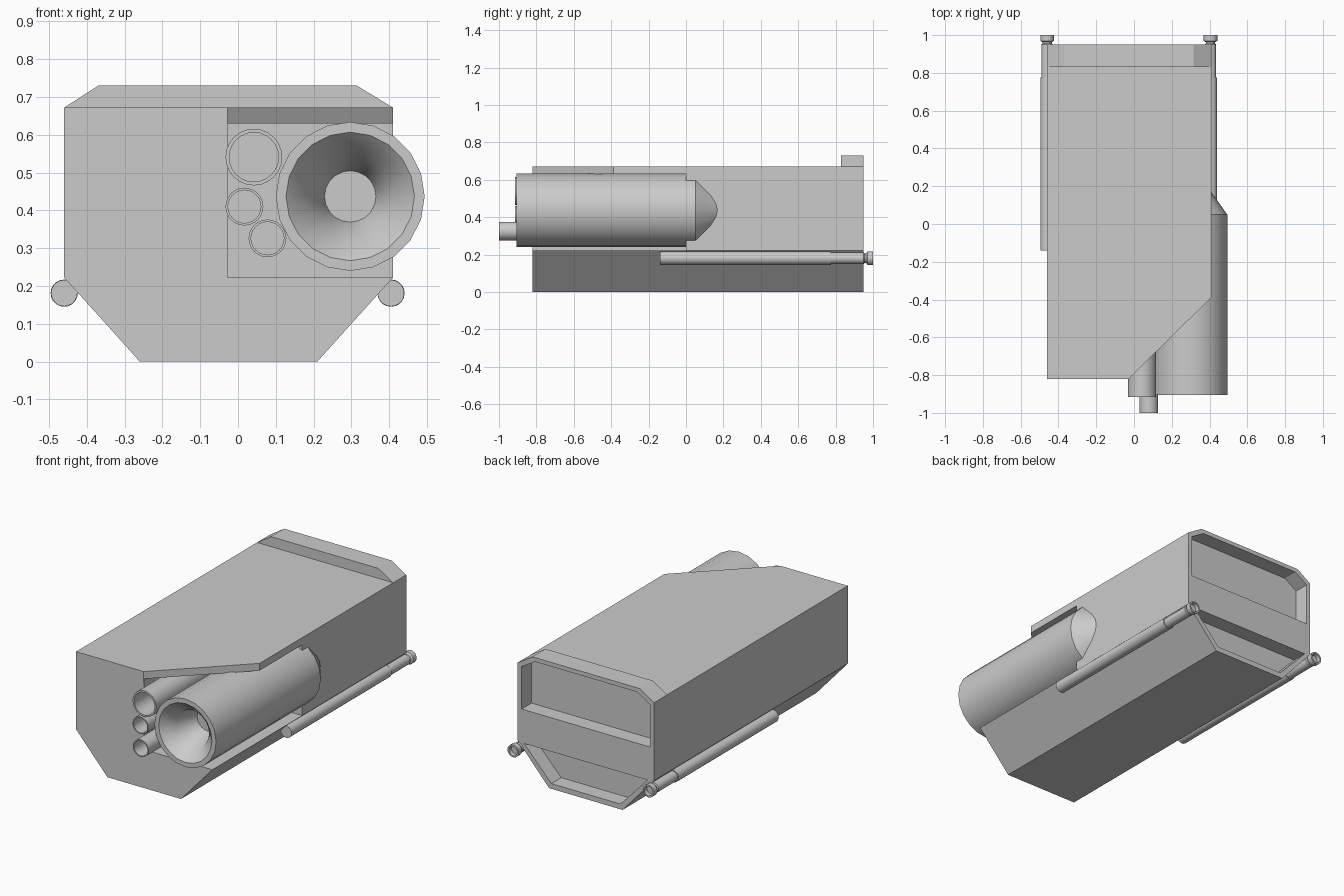
import bpy, bmesh, math

if "Cube" in bpy.data.objects:
    bpy.data.objects.remove(bpy.data.objects["Cube"])


def make(name, bm, smooth=False):
    bmesh.ops.recalc_face_normals(bm, faces=bm.faces[:])
    me = bpy.data.meshes.new(name)
    bm.to_mesh(me)
    bm.free()
    if smooth:
        for p in me.polygons:
            p.use_smooth = True
        me.set_sharp_from_angle(angle=math.radians(30))
    ob = bpy.data.objects.new(name, me)
    bpy.context.collection.objects.link(ob)
    return ob


def prism(name, pts, a, b, axis='Y'):
    """Extrude a closed profile: (x, z) along Y or (x, y) along Z."""
    bm = bmesh.new()
    place = (lambda p, t: (p[0], t, p[1])) if axis == 'Y' else (lambda p, t: (p[0], p[1], t))
    lo = [bm.verts.new(place(p, a)) for p in pts]
    hi = [bm.verts.new(place(p, b)) for p in pts]
    bm.faces.new(lo)
    bm.faces.new(hi)
    for i in range(len(pts)):
        j = (i + 1) % len(pts)
        bm.faces.new((lo[i], lo[j], hi[j], hi[i]))
    return make(name, bm)


def lathe(name, cx, cz, profile, n):
    """Spin an (r, y) profile around the Y direction; both ends are capped."""
    bm = bmesh.new()
    rings = []
    for r, y in profile:
        rings.append([bm.verts.new((cx + r * math.sin(2 * math.pi * k / n), y,
                                    cz + r * math.cos(2 * math.pi * k / n))) for k in range(n)])
    for p, q in zip(rings, rings[1:]):
        for k in range(n):
            m = (k + 1) % n
            bm.faces.new((p[k], p[m], q[m], q[k]))
    bm.faces.new(rings[0])
    bm.faces.new(rings[-1])
    return make(name, bm, True)


def boolean(ob, other, op):
    m = ob.modifiers.new(op, 'BOOLEAN')
    m.operation = op
    m.solver = 'EXACT'
    m.object = other
    bpy.context.view_layer.objects.active = ob
    bpy.ops.object.modifier_apply(modifier=m.name)
    bpy.data.objects.remove(other, do_unlink=True)


L, R = -0.46, 0.41

# Hull with the raised rear lip
body = prism("hull", [(-0.26, 0), (0.21, 0), (R, 0.222), (R, 0.672), (L, 0.672), (L, 0.222)], -0.82, 0.95)
lip = prism("rear_lip", [(L, 0.6), (R, 0.6), (R, 0.672), (0.315, 0.73), (-0.37, 0.73), (L, 0.672)], 0.83, 0.95)
boolean(body, lip, 'UNION')

# Front corner bay for the tubes, and the diagonal roof edge above it
bay = prism("bay_cutter", [(-0.028, 0.222), (0.6, 0.222), (0.6, 0.63), (-0.028, 0.63)], -1.1, 0.0)
boolean(body, bay, 'DIFFERENCE')
roof = prism("roof_cutter", [(-0.128, -0.918), (0.61, -0.192), (0.61, -0.918)], 0.61, 0.9, 'Z')
boolean(body, roof, 'DIFFERENCE')

# Rear recesses: upper window and lower trapezoid
upper = prism("upper_cutter", [(-0.435, 0.41), (0.385, 0.41), (0.385, 0.655), (0.30, 0.706),
                               (-0.355, 0.706), (-0.435, 0.655)], 0.86, 1.1)
boolean(body, upper, 'DIFFERENCE')
lower = prism("lower_cutter", [(-0.245, 0.03), (0.195, 0.03), (0.37, 0.215), (-0.42, 0.215)], 0.86, 1.1)
boolean(body, lower, 'DIFFERENCE')

# Main sensor tube with stepped bowl and tapered tail
lathe("main_tube", 0.297, 0.437, [(0.068, -0.70), (0.107, -0.84), (0.17, -0.905), (0.197, -0.905),
                                  (0.197, 0.05), (0.108, 0.175)], 20)

# Small hollow tubes beside it
for i, (x, z, r, y) in enumerate([(0.042, 0.541, 0.075, -0.915), (0.017, 0.41, 0.05, -0.915),
                                  (0.078, 0.326, 0.05, -1.0)]):
    w = r * 0.87
    lathe(f"small_tube_{i + 1}", x, z, [(w, y + 0.15), (w, y), (r, y), (r, 0.01)], 24)

# Side rods with stepped shaft and cupped rear end
for side, x in (("left", L), ("right", 0.405)):
    lathe(f"{side}_rod", x, 0.181, [(0.035, -0.14), (0.035, 0.775), (0.03, 0.775), (0.03, 0.95),
                                    (0.025, 0.955), (0.025, 0.963), (0.036, 0.97), (0.036, 1.0),
                                    (0.027, 1.0), (0.027, 0.975)], 20)
